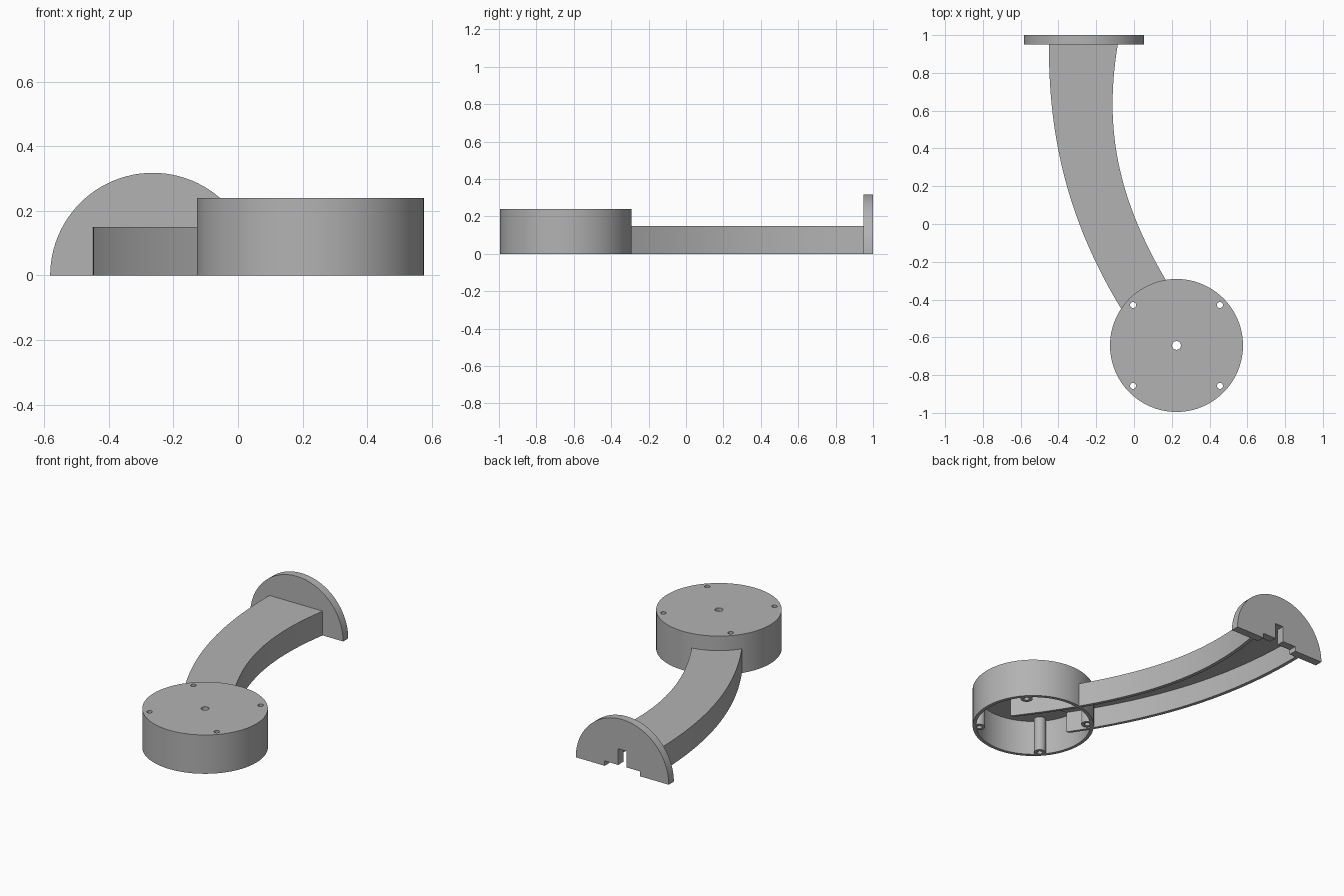
import bpy, bmesh, math
from mathutils import Vector

if "Cube" in bpy.data.objects:
    bpy.data.objects.remove(bpy.data.objects["Cube"])

grey = bpy.data.materials.new("grey_plastic")
grey.diffuse_color = (0.45, 0.45, 0.45, 1)
grey.use_nodes = True
grey.node_tree.nodes["Principled BSDF"].inputs["Base Color"].default_value = grey.diffuse_color

CX, CY = 0.225, -0.643                  # cup centre
SCREWS = [(CX + sx * 0.23, CY + sy * 0.214) for sx in (-1, 1) for sy in (-1, 1)]


def finish(name, bm):
    bmesh.ops.recalc_face_normals(bm, faces=bm.faces)
    me = bpy.data.meshes.new(name)
    bm.to_mesh(me)
    bm.free()
    me.materials.append(grey)
    ob = bpy.data.objects.new(name, me)
    bpy.context.collection.objects.link(ob)
    return ob


def smooth(ob):
    bpy.ops.object.select_all(action='DESELECT')
    ob.select_set(True)
    bpy.context.view_layer.objects.active = ob
    bpy.ops.object.shade_smooth_by_angle(angle=math.radians(30))


def lathe(name, profile, x, y, n):
    """Closed (radius, z) profile turned around a vertical axis."""
    bm = bmesh.new()
    rings = [[bm.verts.new((x + r * math.cos(a), y + r * math.sin(a), z)) for r, z in profile]
             for a in (2 * math.pi * i / n for i in range(n))]
    m = len(profile)
    for i in range(n):
        p, q = rings[i], rings[(i + 1) % n]
        for j in range(m):
            k = (j + 1) % m
            bm.faces.new((p[j], q[j], q[k], p[k]))
    return finish(name, bm)


def drill(ob):
    """Cut the vertical holes and apply the cut."""
    mod = ob.modifiers.new("holes", 'BOOLEAN')
    mod.operation, mod.solver, mod.object = 'DIFFERENCE', 'EXACT', cutter
    bpy.context.view_layer.objects.active = ob
    bpy.ops.object.modifier_apply(modifier=mod.name)


def bezier(p, n):
    out = []
    for i in range(n + 1):
        t = i / n
        u = 1 - t
        w = (u ** 3, 3 * u * u * t, 3 * u * t * t, t ** 3)
        out.append(sum((Vector(q) * k for q, k in zip(p, w)), Vector((0, 0))))
    return out


# Drill for the four screw holes
bm = bmesh.new()
for x, y in SCREWS:
    c = bmesh.ops.create_cone(bm, cap_ends=True, segments=24, radius1=0.016, radius2=0.016, depth=1)
    bmesh.ops.translate(bm, verts=c["verts"], vec=(x, y, 0))
cutter = finish("hole_cutter", bm)
cutter.hide_render = True
cutter.hide_viewport = False

# Round cup, open below, with a centre hole
cup = lathe("cup", [(0.352, 0), (0.352, 0.24), (0.023, 0.24), (0.023, 0.22),
                    (0.332, 0.22), (0.332, 0)], CX, CY, 96)
drill(cup)
smooth(cup)

# Screw posts inside the cup
for x, y in SCREWS:
    smooth(lathe("screw_post", [(0.035, 0), (0.035, 0.222), (0.016, 0.222), (0.016, 0)], x, y, 24))

# Curved arm: an upside-down channel
left = bezier([(-0.45, 0.955), (-0.455, 0.40), (-0.32, -0.08), (0.01, -0.57)], 40)
right = bezier([(-0.085, 0.955), (-0.17, 0.45), (-0.08, 0.0), (0.40, -0.64)], 40)
WALL, TOP, ROOF = 0.022, 0.15, 0.13
bm = bmesh.new()
sections = []
for l, r in zip(left, right):
    d = (r - l).normalized() * WALL
    pts = [(l, 0), (l, TOP), (r, TOP), (r, 0), (r - d, 0), (r - d, ROOF), (l + d, ROOF), (l + d, 0)]
    sections.append([bm.verts.new((p.x, p.y, z)) for p, z in pts])
for p, q in zip(sections, sections[1:]):
    for j in range(8):
        k = (j + 1) % 8
        bm.faces.new((p[j], q[j], q[k], p[k]))
for s in (sections[0], sections[-1]):
    bm.faces.new(s)
arm = finish("arm", bm)
drill(arm)
smooth(arm)

# Half-round end plate with an inverted T slot at the bottom
FX, FR = -0.264, 0.318
outline = [(FR * math.cos(math.pi * i / 48), FR * math.sin(math.pi * i / 48)) for i in range(49)]
outline += [(-0.12, 0), (-0.12, 0.03), (-0.028, 0.03), (-0.028, 0.13),
            (0.028, 0.13), (0.028, 0.03), (0.12, 0.03), (0.12, 0)]
bm = bmesh.new()
face = bm.faces.new([bm.verts.new((FX + x, 0.95, z)) for x, z in outline])
ext = bmesh.ops.extrude_face_region(bm, geom=[face], use_keep_orig=True)
bmesh.ops.translate(bm, vec=(0, 0.05, 0),
                    verts=[v for v in ext["geom"] if isinstance(v, bmesh.types.BMVert)])
smooth(finish("end_plate", bm))

cutter.hide_set(True)
